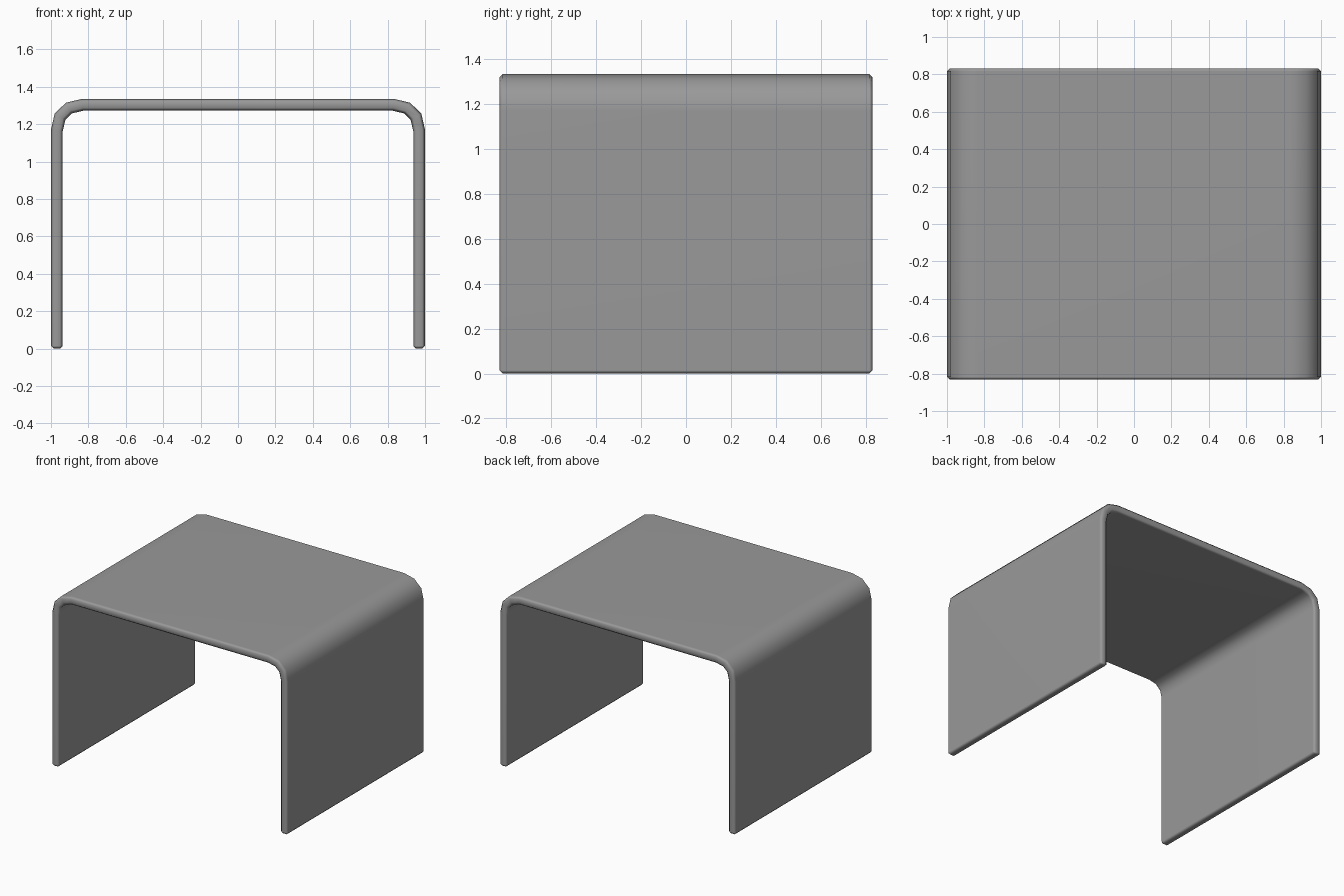
import bpy, bmesh

if "Cube" in bpy.data.objects:
    bpy.data.objects.remove(bpy.data.objects["Cube"])

HALF_DEPTH = 0.832
THICKNESS = 0.063

# Outer profile of the bent sheet: left half, then mirrored to the right
left = [(-1.0, 0.0), (-1.0, 1.17), (-0.98, 1.257), (-0.92, 1.315), (-0.835, 1.335)]
profile = left + [(-x, z) for x, z in reversed(left)]

# Sweep the profile front to back
bm = bmesh.new()
front = [bm.verts.new((x, -HALF_DEPTH, z)) for x, z in profile]
back = [bm.verts.new((x, HALF_DEPTH, z)) for x, z in profile]
for i in range(len(profile) - 1):
    bm.faces.new((front[i], front[i + 1], back[i + 1], back[i]))
mesh = bpy.data.meshes.new("bent_sheet_table")
bm.to_mesh(mesh)
bm.free()

table = bpy.data.objects.new("bent_sheet_table", mesh)
bpy.context.collection.objects.link(table)

# Dark grey finish
grey = bpy.data.materials.new("dark_grey")
grey.diffuse_color = (0.32, 0.32, 0.32, 1)
grey.use_nodes = True
grey.node_tree.nodes["Principled BSDF"].inputs["Base Color"].default_value = grey.diffuse_color
mesh.materials.append(grey)

# Smooth shading
bpy.context.view_layer.objects.active = table
table.select_set(True)
bpy.ops.object.shade_smooth_by_angle(angle=0.9)

# Sheet thickness, inwards
solid = table.modifiers.new("thickness", 'SOLIDIFY')
solid.thickness = THICKNESS
solid.offset = -1
solid.use_even_offset = True

# Chamfered rims
bevel = table.modifiers.new("soft_rims", 'BEVEL')
bevel.width = 0.015
bevel.segments = 1
bevel.limit_method = 'ANGLE'
bevel.angle_limit = 1.0

# Keep the large faces flat in shading
weighted = table.modifiers.new("flat_faces", 'WEIGHTED_NORMAL')
weighted.keep_sharp = True
